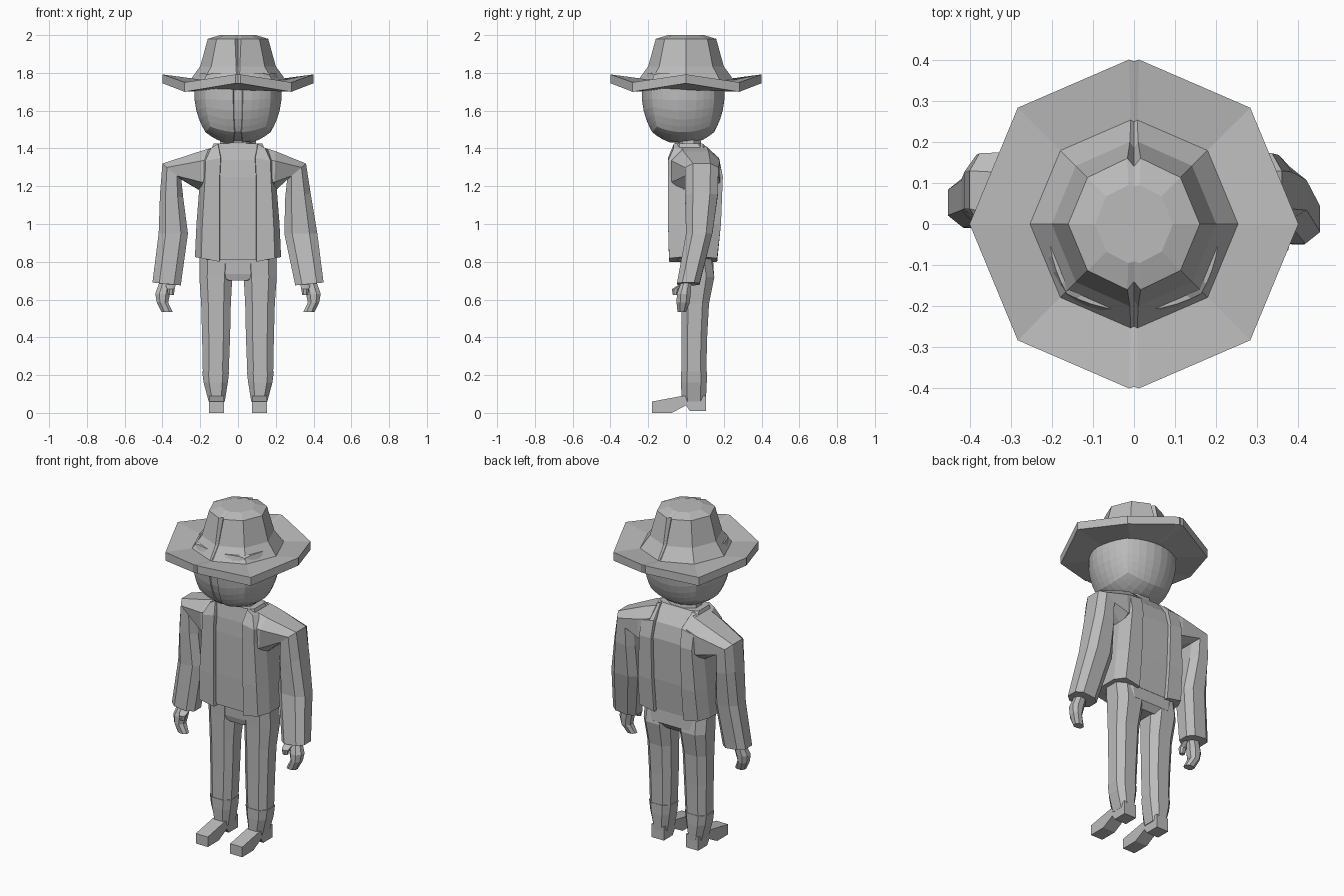
import bpy, bmesh, math

cube = bpy.data.objects.get("Cube")
if cube:
    bpy.data.objects.remove(cube)

grey = bpy.data.materials.new("plain grey")
grey.use_nodes = True
grey.diffuse_color = (0.5, 0.5, 0.5, 1)
grey.node_tree.nodes["Principled BSDF"].inputs["Base Color"].default_value = (0.5, 0.5, 0.5, 1)


def finish(bm, name):
    bmesh.ops.recalc_face_normals(bm, faces=bm.faces)
    mesh = bpy.data.meshes.new(name)
    bm.to_mesh(mesh)
    bm.free()
    mesh.materials.append(grey)
    obj = bpy.data.objects.new(name, mesh)
    bpy.context.collection.objects.link(obj)
    return obj


def skin(bm, rings):
    """Join rings of points with quads and close the two ends."""
    loops = [[bm.verts.new(p) for p in ring] for ring in rings]
    n = len(loops[0])
    for a, b in zip(loops, loops[1:]):
        for i in range(n):
            j = (i + 1) % n
            bm.faces.new((a[i], a[j], b[j], b[i]))
    bm.faces.new(loops[0])
    bm.faces.new(loops[-1])


def loft(name, sections, side=1, chamfer=0.28, inner=0.28):
    """Each section: outer x, outer z, inner x, inner z, front y, back y."""
    o, c = 1 - chamfer, chamfer
    outline = ((inner, 0), (o, 0), (1, c), (1, 1 - c), (o, 1), (inner, 1), (0, 1 - inner), (0, inner))
    rings = []
    for xo, zo, xi, zi, y0, y1 in sections:
        rings.append([(side * (xi + (xo - xi) * u), y0 + (y1 - y0) * v, zi + (zo - zi) * u)
                      for u, v in outline])
    bm = bmesh.new()
    skin(bm, rings)
    return finish(bm, name)


def flat(z, xo, xi, y0, y1):
    return (xo, z, xi, z, y0, y1)


# Head: a rounded box with a flat chin and a shallow centre seam
bm = bmesh.new()
bmesh.ops.create_cube(bm, size=2)
bmesh.ops.subdivide_edges(bm, edges=bm.edges[:], cuts=8, use_grid_fill=True)
for v in bm.verts:
    v.co = v.co.lerp(v.co.normalized() * 1.08, 0.86)
    v.co.x *= 0.217
    v.co.y = v.co.y * 0.206 - 0.015
    v.co.z = min(max(v.co.z * 0.25 + 1.685, 1.432), 1.8)
bm.normal_update()
seam = [f for f in bm.faces if abs(f.calc_center_median().x) < 0.01 and f.normal.y < -0.3]
bmesh.ops.inset_region(bm, faces=seam, thickness=0.003, depth=-0.006)
finish(bm, "head")


# Hat: eight sided brim and crown, pinched at the front and back seams
def hat_ring(radius, z, lift=0.0, notch=0.004, width=0.012):
    pts = []
    for k in range(8):
        a = k * math.pi / 4
        x, y = radius * math.cos(a), radius * math.sin(a)
        h = z + (lift if k % 2 == 0 else 0)
        if k in (2, 6):
            s = 1 if k == 2 else -1
            pts += [(s * width, y, h), (0, y - s * notch, h), (-s * width, y, h)]
        else:
            pts.append((x, y, h))
    return pts


bm = bmesh.new()
skin(bm, [hat_ring(0.225, 1.71), hat_ring(0.40, 1.70, 0.045), hat_ring(0.40, 1.75, 0.042),
          hat_ring(0.253, 1.762, 0, 0.004, 0.008), hat_ring(0.20, 1.835, 0, 0.015, 0.01),
          hat_ring(0.16, 1.98, 0, 0.02, 0.016), hat_ring(0.095, 2.0, 0, 0.004, 0.014)])
finish(bm, "hat")

# Shirt and neck
loft("shirt", [flat(0.81, 0.17, -0.17, -0.07, 0.145), flat(1.0, 0.17, -0.17, -0.075, 0.165),
               flat(1.25, 0.17, -0.17, -0.075, 0.175), flat(1.34, 0.16, -0.16, -0.07, 0.155),
               flat(1.425, 0.13, -0.13, -0.055, 0.085)], chamfer=0.15, inner=0.15)
loft("neck", [flat(1.38, 0.10, -0.10, -0.05, 0.09), flat(1.48, 0.09, -0.09, -0.06, 0.07)])

# Hips, front and back flush with the legs
loft("hips", [flat(0.70, 0.06, -0.06, -0.015, 0.12), flat(0.735, 0.17, -0.17, -0.025, 0.148),
              flat(0.86, 0.19, -0.19, -0.03, 0.14)], chamfer=0.15, inner=0.15)

for side, label in ((1, "left"), (-1, "right")):
    # Open jacket half
    loft(label + "_jacket", [(0.228, 0.825, 0.095, 0.80, -0.09, 0.165),
                             flat(1.0, 0.22, 0.095, -0.095, 0.185),
                             flat(1.25, 0.20, 0.095, -0.095, 0.195),
                             (0.20, 1.33, 0.09, 1.35, -0.095, 0.175),
                             (0.155, 1.395, 0.105, 1.425, -0.065, 0.09)],
         side, chamfer=0.25, inner=0.02)
    # Sleeve: shoulder, mitred corner, elbow, cuff
    d = 0 if side > 0 else 0.04
    loft(label + "_sleeve", [(0.12, 1.41, 0.12, 1.17, -0.08, 0.17),
                             (0.20, 1.385, 0.19, 1.17, -0.075, 0.18),
                             (0.36 + d, 1.32, 0.26 + d, 1.235, -0.005, 0.172),
                             (0.385 + d * 0.7, 1.16, 0.25 + d, 1.14, -0.005, 0.168),
                             (0.42, 0.95, 0.245 + d / 2, 0.95, 0.0, 0.14),
                             (0.453, 0.69, 0.303, 0.675, -0.048 + d, 0.072 + d)],
         side, chamfer=0.24, inner=0.24)
    # Hand and thumb
    loft(label + "_hand", [flat(0.71, 0.41, 0.345, -0.02 + d, 0.03 + d),
                           flat(0.63, 0.438, 0.36, -0.048 + d, 0.025 + d),
                           flat(0.585, 0.43, 0.37, -0.05 + d, 0.02 + d),
                           flat(0.533, 0.405, 0.345, -0.045 + d, 0.0 + d)], side)
    loft(label + "_thumb", [flat(0.68, 0.385, 0.33, -0.035 + d, 0.0 + d),
                            flat(0.655, 0.375, 0.335, -0.075 + d, -0.035 + d),
                            flat(0.625, 0.37, 0.34, -0.07 + d, -0.045 + d)], side)
    # Trouser leg
    loft(label + "_leg", [flat(0.84, 0.205, 0.02, -0.03, 0.13), flat(0.72, 0.205, 0.03, -0.027, 0.15),
                          flat(0.58, 0.195, 0.038, -0.025, 0.122), flat(0.40, 0.19, 0.042, -0.024, 0.112),
                          flat(0.20, 0.186, 0.05, -0.024, 0.107)], side, chamfer=0.24, inner=0.24)
    # Boot shaft
    loft(label + "_boot", [flat(0.22, 0.19, 0.047, -0.027, 0.11), flat(0.16, 0.182, 0.054, -0.027, 0.11),
                           flat(0.06, 0.155, 0.07, -0.022, 0.105)], side, chamfer=0.23, inner=0.23)
    # Foot: side profile with raised heel
    profile = ((-0.18, 0), (-0.075, 0), (0.0, 0.04), (0.02, 0.01), (0.105, 0.01),
               (0.105, 0.09), (-0.02, 0.09), (-0.18, 0.06))
    bm = bmesh.new()
    skin(bm, [[(side * x, y, z) for y, z in profile] for x in (0.074, 0.154)])
    finish(bm, label + "_foot")
